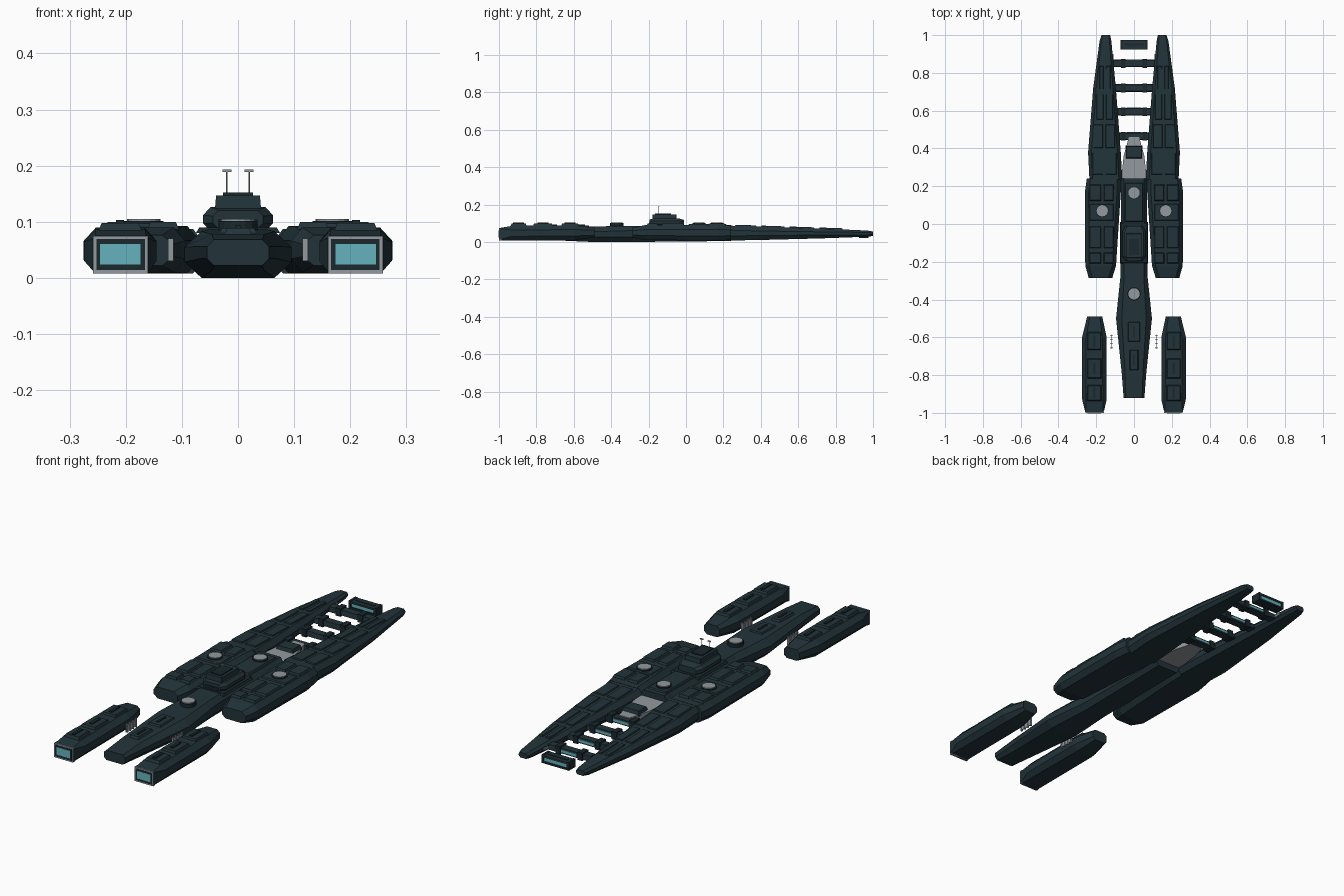
import bpy, bmesh, math


def material(name, rgb):
    m = bpy.data.materials.new(name)
    m.diffuse_color = (*rgb, 1)
    return m


HULL = material("dark slate hull", (0.016, 0.034, 0.042))
TRIM = material("darker slate trim", (0.010, 0.021, 0.026))
GREY = material("light grey", (0.29, 0.32, 0.34))
GLOW = material("teal glow", (0.13, 0.45, 0.51))


def finish(bm, name, mat, mirror):
    bmesh.ops.recalc_face_normals(bm, faces=bm.faces)
    me = bpy.data.meshes.new(name)
    bm.to_mesh(me)
    bm.free()
    me.materials.append(mat)
    ob = bpy.data.objects.new(name, me)
    bpy.context.collection.objects.link(ob)
    if mirror:
        ob.modifiers.new("mirror", 'MIRROR')
    return ob


def loft(name, sections, mat=HULL, mirror=False):
    """Octagonal sections along y: (y, x0, x1, z0, z1, chamfer_x, chamfer_z)."""
    bm = bmesh.new()
    rings = []
    for y, x0, x1, z0, z1, cx, cz in sections:
        pts = [(x0 + cx, z0), (x1 - cx, z0), (x1, z0 + cz), (x1, z1 - cz),
               (x1 - cx, z1), (x0 + cx, z1), (x0, z1 - cz), (x0, z0 + cz)]
        rings.append([bm.verts.new((x, y, z)) for x, z in pts])
    for a, b in zip(rings, rings[1:]):
        for i in range(8):
            j = (i + 1) % 8
            bm.faces.new((a[i], a[j], b[j], b[i]))
    bm.faces.new(rings[0])
    bm.faces.new(rings[-1])
    return finish(bm, name, mat, mirror)


def box(name, x, y, z, mat=HULL, mirror=False, inset=0.0, slope=0.0):
    """Box from (min, max) ranges; the top is inset and may slope along y."""
    bm = bmesh.new()
    v = []
    for k in (0, 1):
        d = inset * k
        for px, py in ((x[0] + d, y[0] + d), (x[1] - d, y[0] + d),
                       (x[1] - d, y[1] - d), (x[0] + d, y[1] - d)):
            v.append(bm.verts.new((px, py, z[k] + slope * (py - y[0]))))
    bm.faces.new(v[:4])
    bm.faces.new(v[4:])
    for i in range(4):
        j = (i + 1) % 4
        bm.faces.new((v[i], v[j], v[j + 4], v[i + 4]))
    return finish(bm, name, mat, mirror)


def disc(name, x, y, z0, z1, r, mat, mirror=False, seg=16):
    bm = bmesh.new()
    bmesh.ops.create_cone(bm, cap_ends=True, segments=seg, radius1=r, radius2=r, depth=z1 - z0)
    bmesh.ops.translate(bm, verts=bm.verts, vec=(x, y, (z0 + z1) / 2))
    return finish(bm, name, mat, mirror)


# Central hull
loft("central_hull", [
    (-0.92, -0.055, 0.055, 0.022, 0.068, 0.012, 0.012),
    (-0.79, -0.065, 0.065, 0.013, 0.078, 0.018, 0.022),
    (-0.50, -0.095, 0.095, 0.000, 0.083, 0.030, 0.028),
    (-0.28, -0.072, 0.072, 0.000, 0.086, 0.020, 0.025),
    (0.24, -0.068, 0.068, 0.005, 0.090, 0.014, 0.020)])
for i, (y, w) in enumerate(((-0.72, 0.025), (-0.57, 0.035))):
    box(f"bow_plate_{i}", (-w, w), (y - 0.055, y + 0.055), (0.076, 0.089), HULL, inset=0.006)
    box(f"bow_slot_{i}", (-0.005, 0.005), (y - 0.03, y + 0.03), (0.088, 0.093), TRIM)
box("spine_plate", (-0.05, 0.05), (0.01, 0.22), (0.085, 0.096), HULL, inset=0.006)

# Side hulls with deck plates
loft("side_hull", [
    (-0.285, 0.115, 0.240, 0.022, 0.076, 0.020, 0.016),
    (-0.22, 0.095, 0.258, 0.010, 0.090, 0.020, 0.024),
    (0.17, 0.070, 0.260, 0.008, 0.092, 0.020, 0.024),
    (0.24, 0.070, 0.250, 0.010, 0.088, 0.020, 0.024)], mirror=True)
for i, (y0, y1) in enumerate(((-0.21, -0.15), (-0.13, -0.01), (0.12, 0.21))):
    for j, (x0, x1) in enumerate(((0.105, 0.162), (0.172, 0.238))):
        box(f"side_plate_{i}_{j}", (x0, x1), (y0, y1), (0.086, 0.100), HULL, True, 0.006)
box("side_turret_plate", (0.105, 0.238), (0.015, 0.11), (0.086, 0.097), HULL, True, 0.006)

# Round turret pads
for name, x, y in (("side_pad", 0.168, 0.07), ("bow_pad", 0, -0.37), ("aft_pad", 0, 0.165)):
    disc(name + "_base", x, y, 0.08, 0.101, 0.035, TRIM, x > 0)
    disc(name + "_top", x, y, 0.10, 0.105, 0.030, GREY, x > 0)

# Rear prongs with sloping deck plates
loft("rear_prong", [
    (0.235, 0.062, 0.236, 0.008, 0.087, 0.018, 0.024),
    (0.38, 0.070, 0.243, 0.010, 0.083, 0.018, 0.024),
    (0.72, 0.096, 0.216, 0.019, 0.072, 0.016, 0.018),
    (0.97, 0.120, 0.182, 0.028, 0.061, 0.010, 0.010),
    (1.0, 0.126, 0.172, 0.032, 0.056, 0.008, 0.008)], mirror=True)
for i, (y0, y1, xa, xb) in enumerate(((0.26, 0.38, 0.09, 0.222), (0.40, 0.53, 0.098, 0.216),
                                      (0.55, 0.69, 0.108, 0.202), (0.71, 0.84, 0.122, 0.186))):
    z = 0.087 - 0.033 * (y0 - 0.235)
    m = (xa + xb) / 2
    for j, xr in enumerate(((xa, m - 0.004), (m + 0.004, xb))):
        box(f"prong_plate_{i}_{j}", xr, (y0, y1), (z - 0.01, z + 0.006), HULL, True, 0.005, -0.033)
box("prong_inner_rail", (0.108, 0.115), (0.80, 0.90), (0.040, 0.050), GREY, True)

# Cross rungs with glowing inserts
for i, (y, w) in enumerate(((0.465, 0.080), (0.595, 0.090), (0.72, 0.100), (0.85, 0.112))):
    box(f"rung_{i}", (-w, w), (y - 0.02, y + 0.02), (0.034, 0.058), HULL, inset=0.003)
    box(f"rung_block_{i}", (0.045, 0.070), (y - 0.023, y + 0.023), (0.028, 0.065), TRIM, True)
    box(f"rung_glow_{i}", (-0.04, 0.04), (y + 0.019, y + 0.022), (0.040, 0.052), GLOW)

# Tail emitter
box("tail_base", (-0.07, 0.07), (0.925, 0.975), (0.022, 0.031), TRIM)
box("tail_core", (-0.062, 0.062), (0.932, 0.971), (0.030, 0.050), GLOW)
box("tail_top", (-0.07, 0.07), (0.925, 0.975), (0.049, 0.058), HULL)
box("tail_slot", (-0.05, 0.05), (0.944, 0.956), (0.057, 0.060), TRIM)
box("tail_end", (0.060, 0.072), (0.925, 0.975), (0.022, 0.060), TRIM, True)

# Grey engine deck between the prongs
bm = bmesh.new()
low, high = [[bm.verts.new((x, y, z)) for x, y in
              ((-0.068, 0.235), (0.068, 0.235), (0.055, 0.36), (0.027, 0.46), (-0.027, 0.46), (-0.055, 0.36))]
             for z in (0.035, 0.062)]
bm.faces.new(low)
bm.faces.new(high)
for i in range(6):
    bm.faces.new((low[i], low[i - 1], high[i - 1], high[i]))
finish(bm, "engine_deck", GREY, False)
box("engine_block", (-0.045, 0.045), (0.345, 0.415), (0.055, 0.078), HULL, inset=0.006)

# Bridge tower with antennas
loft("tower_base", [
    (-0.195, -0.045, 0.045, 0.088, 0.120, 0.010, 0.010),
    (-0.17, -0.062, 0.062, 0.083, 0.126, 0.013, 0.014),
    (-0.04, -0.062, 0.062, 0.083, 0.126, 0.013, 0.014),
    (-0.01, -0.045, 0.045, 0.083, 0.118, 0.010, 0.010)])
box("tower_window", (-0.035, 0.035), (-0.199, -0.19), (0.094, 0.104), TRIM)
box("tower_top", (-0.041, 0.041), (-0.18, -0.05), (0.124, 0.147), HULL, inset=0.002)
box("tower_cap", (-0.027, 0.027), (-0.165, -0.08), (0.146, 0.152), TRIM)
box("tower_foot", (-0.075, 0.075), (-0.21, 0.01), (0.080, 0.090), TRIM, inset=0.006)
disc("antenna_mast", 0.020, -0.145, 0.150, 0.191, 0.0015, GREY, True, 6)
box("antenna_head", (0.012, 0.028), (-0.148, -0.142), (0.189, 0.193), GREY, True)

# Forward pods
loft("pod", [
    (-0.996, 0.160, 0.258, 0.008, 0.075, 0.004, 0.004),
    (-0.93, 0.145, 0.274, 0.008, 0.086, 0.020, 0.022),
    (-0.60, 0.145, 0.275, 0.008, 0.090, 0.022, 0.024),
    (-0.49, 0.168, 0.248, 0.024, 0.076, 0.014, 0.012)], mirror=True)
for i, (y, h) in enumerate(((-0.62, 0.05), (-0.765, 0.055), (-0.895, 0.045))):
    box(f"pod_plate_{i}", (0.170, 0.250), (y - h, y + h), (0.080, 0.098), HULL, True, 0.007)
    box(f"pod_slot_{i}", (0.203, 0.217), (y - 0.03, y + 0.03), (0.097, 0.103), TRIM, True)

# Pod mouth: grey rim, dark recess, glowing panel
box("pod_rim", (0.160, 0.258), (-1.0, -0.985), (0.008, 0.075), GREY, True)
box("pod_recess", (0.166, 0.252), (-1.001, -0.99), (0.014, 0.069), TRIM, True)
box("pod_glow", (0.174, 0.246), (-1.002, -0.99), (0.024, 0.060), GLOW, True)

# Slatted couplings between pods and bow
box("coupling_plate", (0.118, 0.122), (-0.66, -0.585), (0.034, 0.066), GREY, True)
for i in range(4):
    y = -0.655 + i * 0.0217
    box(f"coupling_slat_{i}", (0.115, 0.125), (y - 0.003, y + 0.003), (0.030, 0.070), GREY, True)
